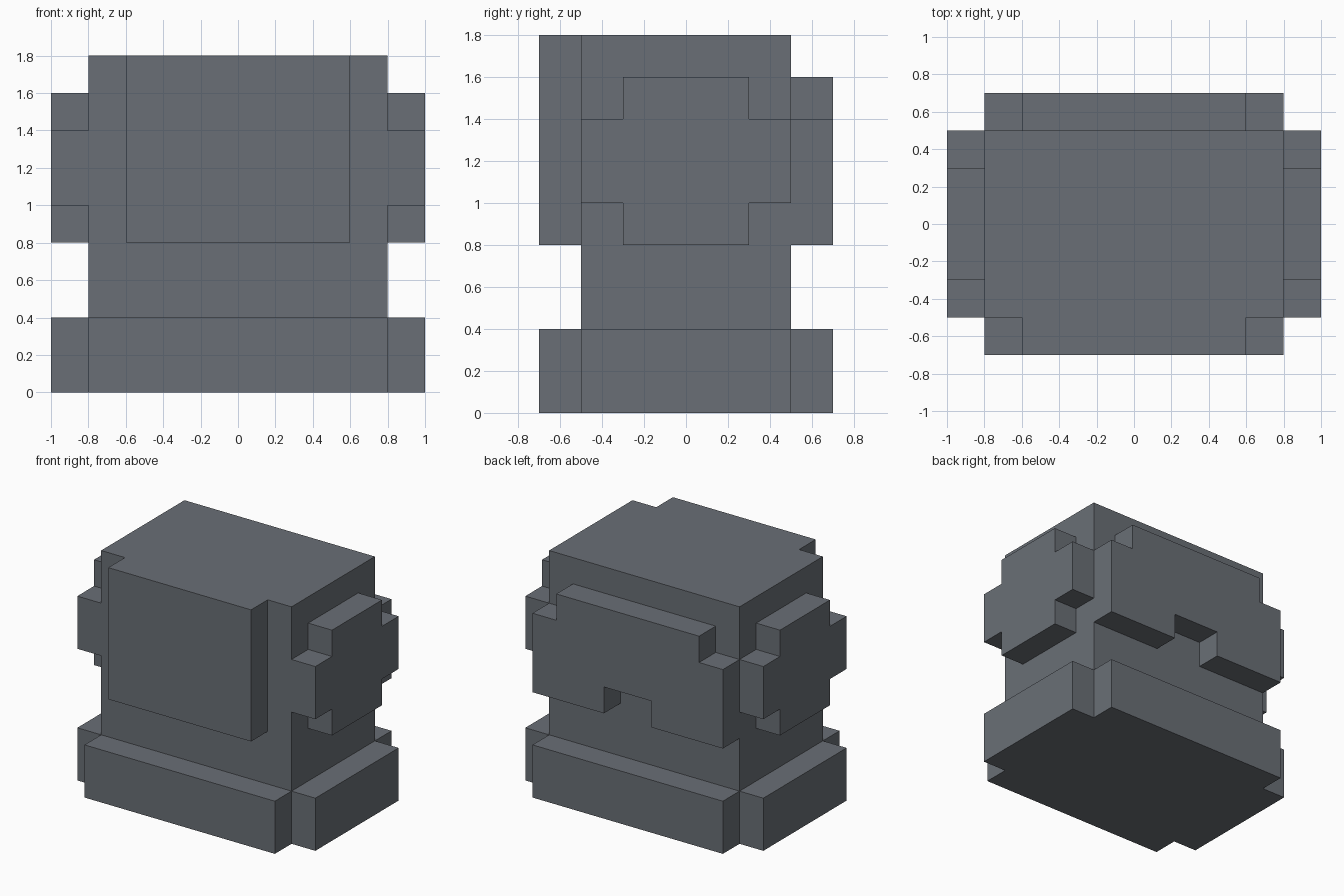
import bpy
import bmesh
from mathutils import Vector

cube = bpy.data.objects.get("Cube")
if cube:
    bpy.data.objects.remove(cube, do_unlink=True)

# Single slate grey material
COLOUR = (0.144, 0.159, 0.181, 1.0)
slate = bpy.data.materials.new("slate grey")
slate.use_nodes = True
slate.diffuse_color = COLOUR
slate.node_tree.nodes["Principled BSDF"].inputs["Base Color"].default_value = COLOUR


def prism(name, outline, axis, start, end):
    """Extrude a 2D outline along an axis; the outline uses the other two axes in order."""
    bm = bmesh.new()
    verts = []
    for point in outline:
        co = list(point)
        co.insert(axis, start)
        verts.append(bm.verts.new(co))
    face = bm.faces.new(verts)
    new = bmesh.ops.extrude_face_region(bm, geom=[face])["geom"]
    offset = Vector((0, 0, 0))
    offset[axis] = end - start
    bmesh.ops.translate(bm, vec=offset,
                        verts=[v for v in new if isinstance(v, bmesh.types.BMVert)])
    bmesh.ops.recalc_face_normals(bm, faces=bm.faces[:])
    mesh = bpy.data.meshes.new(name)
    bm.to_mesh(mesh)
    bm.free()
    mesh.materials.append(slate)
    obj = bpy.data.objects.new(name, mesh)
    bpy.context.collection.objects.link(obj)
    return obj


def rect(a0, a1, b0, b1):
    return [(a0, b0), (a1, b0), (a1, b1), (a0, b1)]


def cross(a_out, a_in, b_out, b_in, b_mid=0.0):
    """Plus-shaped outline: a rectangle with its four corners notched."""
    quarter = [(a_out, b_in), (a_in, b_in), (a_in, b_out)]
    right = [(a, -b) for a, b in reversed(quarter)] + quarter
    left = [(-a, -b) for a, b in right]
    return [(a, b + b_mid) for a, b in right + left]


# Base with notched corners, and the main block standing on it
prism("base", cross(1.0, 0.8, 0.7, 0.5), 2, 0.0, 0.4)
prism("body", rect(-0.8, 0.8, -0.5, 0.5), 2, 0.4, 1.8)

# Plain front plate
prism("front_plate", rect(-0.6, 0.6, 0.8, 1.8), 1, -0.7, -0.5)

# Back plate with stepped top corners and a notch in the lower edge
back_half = [(0.2, 1.0), (0.2, 0.8), (0.8, 0.8), (0.8, 1.4), (0.6, 1.4), (0.6, 1.6)]
back_outline = back_half + [(-x, z) for x, z in reversed(back_half)]
prism("back_plate", back_outline, 1, 0.5, 0.7)

# Matching plus-shaped side plates
for side, sign in (("left", 1), ("right", -1)):
    prism(side + "_side_plate", cross(0.5, 0.3, 0.4, 0.2, 1.2), 0, sign * 0.8, sign * 1.0)
